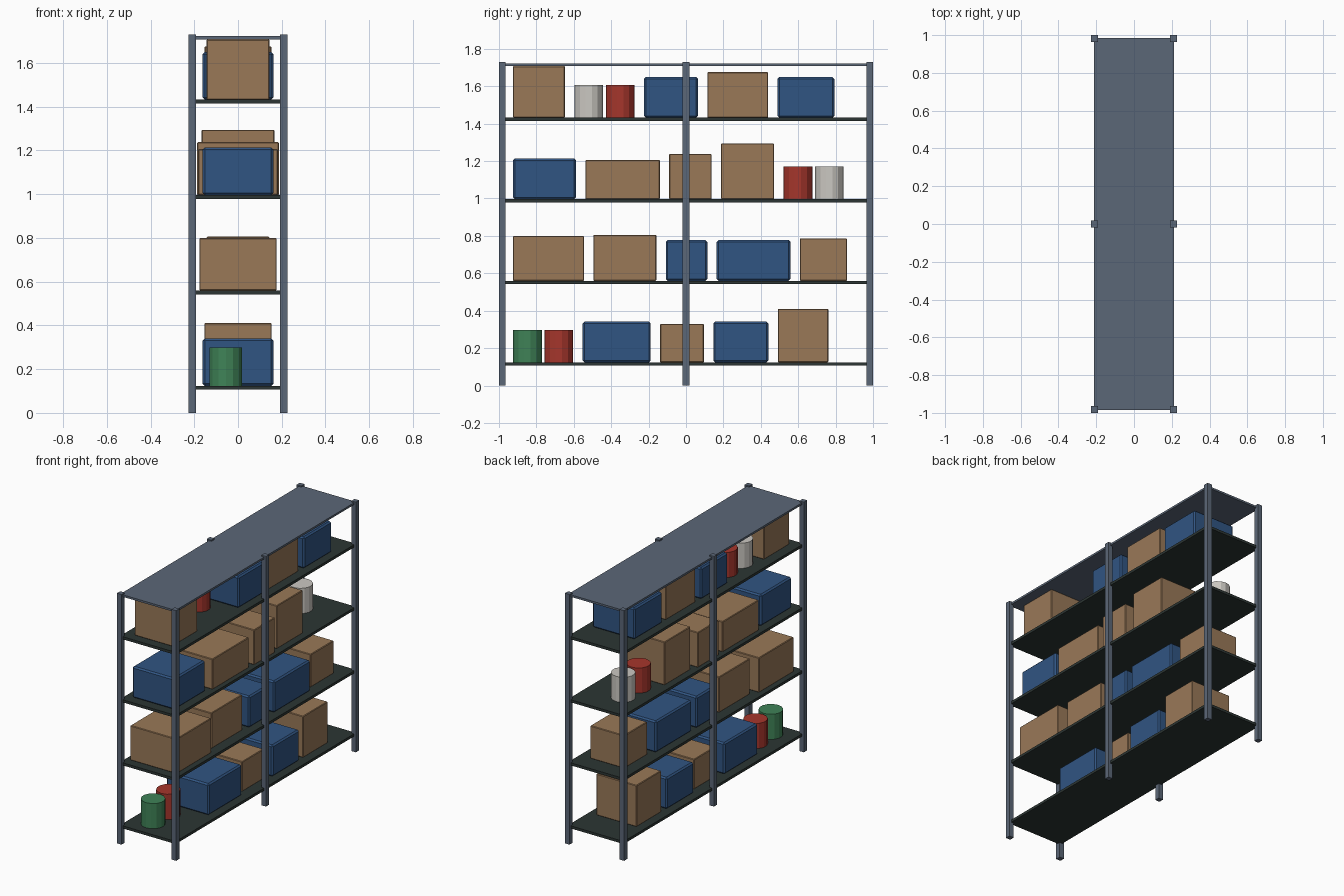
import bpy

cube = bpy.data.objects.get("Cube")
if cube:
    bpy.data.objects.remove(cube, do_unlink=True)


def make_material(name, colour):
    mat = bpy.data.materials.new(name)
    mat.use_nodes = True
    rgba = (*colour, 1)
    mat.diffuse_color = rgba
    mat.node_tree.nodes["Principled BSDF"].inputs["Base Color"].default_value = rgba
    return mat


steel = make_material("grey blue steel", (.105, .135, .185))
shelf_dark = make_material("dark shelf", (.025, .036, .033))
cardboard = make_material("brown cardboard", (.32, .19, .097))
plastic = make_material("blue plastic", (.03, .09, .225))
can_paint = {
    "red": make_material("red paint", (.38, .037, .025)),
    "green": make_material("green paint", (.05, .225, .095)),
    "white": make_material("off white paint", (.6, .58, .54)),
}


def block(name, size, centre, mat, bevel=0):
    """Axis-aligned box with an optional one-step chamfer."""
    bpy.ops.mesh.primitive_cube_add(size=1, location=centre)
    obj = bpy.context.object
    obj.name = name
    obj.scale = size
    bpy.ops.object.transform_apply(location=False, rotation=False, scale=True)
    obj.data.materials.append(mat)
    if bevel:
        mod = obj.modifiers.new("edge", "BEVEL")
        mod.width = bevel
        mod.segments = 1
    return obj


def can(name, radius, height, centre, mat):
    bpy.ops.mesh.primitive_cylinder_add(vertices=14, radius=radius, depth=height, location=centre)
    obj = bpy.context.object
    obj.name = name
    obj.data.materials.append(mat)
    return obj


# Frame: six posts and the top panel
post_x, post_y, post_size, post_height = .209, .982, .035, 1.73
for side, x in (("right", -post_x), ("left", post_x)):
    for place, y in (("front", -post_y), ("middle", 0), ("back", post_y)):
        block(f"{place}_{side}_post", (post_size, post_size, post_height),
              (x, y, post_height / 2), steel)
deck_size = (.424, 1.968)
block("top_panel", (*deck_size, .014), (0, 0, 1.715), steel)

# Stock on each shelf, front to back: kind, length, width, height
rows = [
    [("green",), ("red",), ("bin", .364, .217), ("carton", .235, .26, .206),
     ("bin", .295, .217), ("carton", .27, .308, .286)],
    [("carton", .38, .354, .24), ("carton", .337, .286, .246), ("bin", .222, .217),
     ("bin", .395, .217), ("carton", .252, .26, .227)],
    [("bin", .337, .217), ("carton", .398, .364, .21), ("carton", .227, .374, .242),
     ("carton", .284, .332, .298), ("red",), ("white",)],
    [("carton", .278, .288, .275), ("white",), ("red",), ("bin", .289, .217),
     ("carton", .325, .306, .244), ("bin", .304, .217)],
]
bin_width = .324
can_radius, can_height, can_x = .077, .174, -.056
gap, can_gap = .05, .014

# Shelves and their contents
for level, row in enumerate(rows):
    top = .124 + level * .436
    block(f"shelf_{level}", (*deck_size, .018), (0, 0, top - .009), shelf_dark)
    y = -.925
    for i, item in enumerate(row):
        kind = item[0]
        if kind in can_paint:
            length = can_radius * 2
            can(f"{kind}_can_{level}_{i}", can_radius, can_height,
                (can_x, y + can_radius, top + can_height / 2), can_paint[kind])
        elif kind == "bin":
            length, height = item[1:]
            block(f"storage_bin_{level}_{i}", (bin_width, length, height),
                  (0, y + length / 2, top + height / 2), plastic, .01)
        else:
            length, width, height = item[1:]
            block(f"carton_{level}_{i}", (width, length, height),
                  (0, y + length / 2, top + height / 2), cardboard, .004)
        # neighbouring cans stand closer together
        next_kind = row[i + 1][0] if i + 1 < len(row) else ""
        paired = kind in can_paint and next_kind in can_paint
        y += length + (can_gap if paired else gap)
